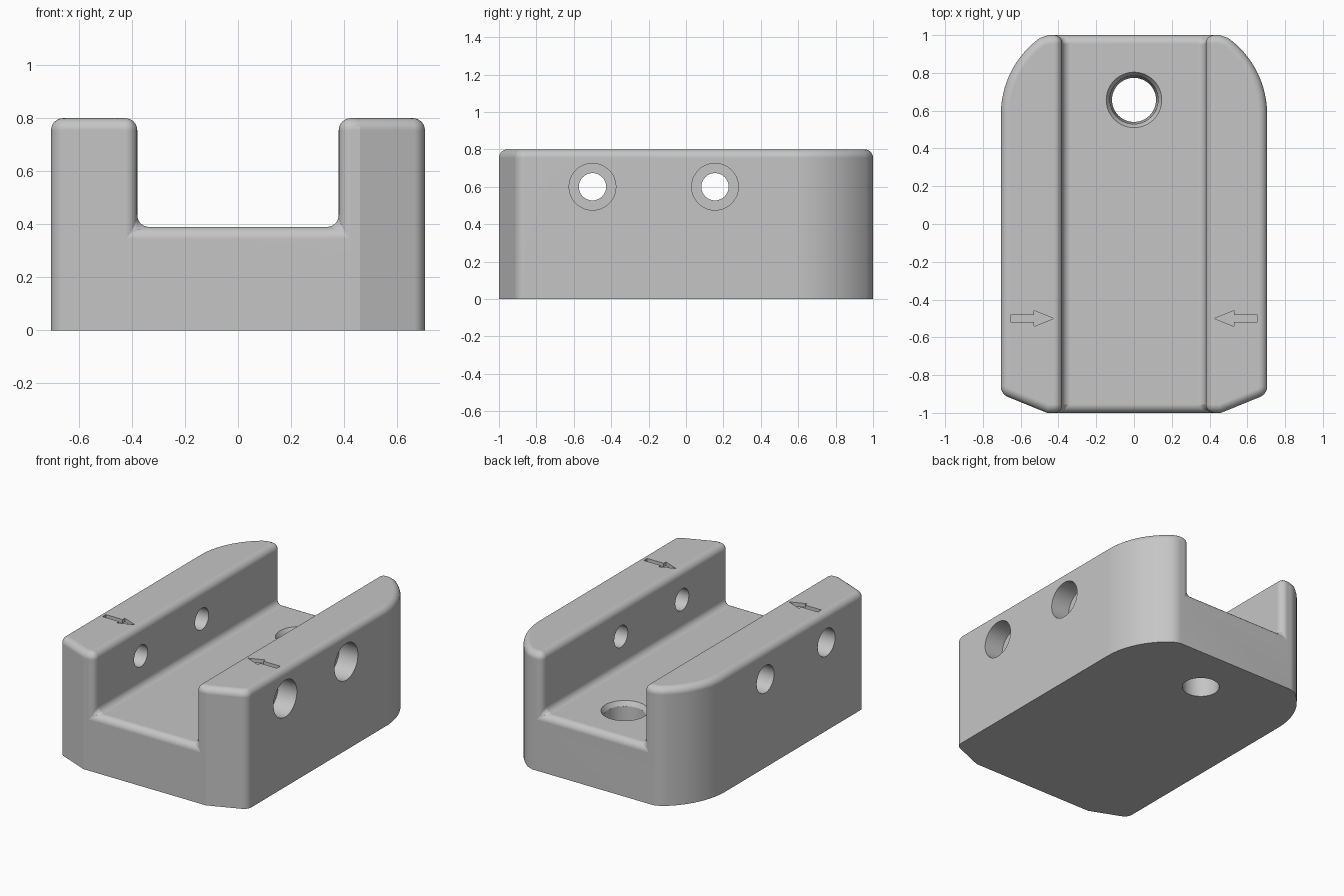
import bpy
import bmesh
from math import radians, pi, sin, cos, tan
from mathutils import Matrix, Vector

cube = bpy.data.objects.get("Cube")
if cube:
    bpy.data.objects.remove(cube, do_unlink=True)

WIDE, INNER, FLOOR, TOP = 0.705, 0.38, 0.39, 0.8

grey = bpy.data.materials.new("plain grey")
grey.use_nodes = True
GREY = (0.56, 0.56, 0.56, 1)
grey.diffuse_color = GREY
grey.node_tree.nodes["Principled BSDF"].inputs["Base Color"].default_value = GREY


def new_object(name, bm):
    bmesh.ops.recalc_face_normals(bm, faces=bm.faces[:])
    mesh = bpy.data.meshes.new(name)
    bm.to_mesh(mesh)
    bm.free()
    mesh.materials.append(grey)
    obj = bpy.data.objects.new(name, mesh)
    bpy.context.collection.objects.link(obj)
    return obj


def prism(name, points, z0, z1):
    bm = bmesh.new()
    face = bm.faces.new([bm.verts.new((x, y, z0)) for x, y in points])
    new = bmesh.ops.extrude_face_region(bm, geom=[face])["geom"]
    verts = [g for g in new if isinstance(g, bmesh.types.BMVert)]
    bmesh.ops.translate(bm, verts=verts, vec=(0, 0, z1 - z0))
    return new_object(name, bm)


def cone(name, start, end, r0, r1):
    start, end = Vector(start), Vector(end)
    axis = end - start
    turn = axis.to_track_quat("Z", "Y").to_matrix().to_4x4()
    bm = bmesh.new()
    bmesh.ops.create_cone(bm, cap_ends=True, segments=48, radius1=r0, radius2=r1,
                          depth=axis.length,
                          matrix=Matrix.Translation((start + end) / 2) @ turn)
    return new_object(name, bm)


def cut(target, cutter):
    cutter.hide_render = True
    mod = target.modifiers.new("cut", "BOOLEAN")
    mod.operation, mod.solver, mod.object = "DIFFERENCE", "EXACT", cutter
    bpy.context.view_layer.objects.active = target
    bpy.ops.object.modifier_apply(modifier=mod.name)
    bpy.data.objects.remove(cutter, do_unlink=True)


def arc(cx, cy, r, a0, a1, n):
    angles = [radians(a0 + (a1 - a0) * i / n) for i in range(n + 1)]
    return [(cx + r * cos(a), cy + r * sin(a)) for a in angles]


# Outline: angled front corners, broad curved back corners
half = [(0.46, -1)]
half += arc(WIDE - 0.06, -0.86, 0.06, -68, 0, 8)
half += arc(WIDE - 0.5, 0.58, 0.5, 0, 50, 12)
half += [(0.5, 0.984), (0.455, 1)]
outline = half + [(-x, y) for x, y in reversed(half)]
body = prism("channel_block", outline, 0, TOP)

# Open channel between the two walls
box = [(-INNER, -1.2), (INNER, -1.2), (INNER, 1.2), (-INNER, 1.2)]
cut(body, prism("channel_cutter", box, FLOOR, 1.2))

# Round every square edge except those around the base
bm = bmesh.new()
bm.from_mesh(body.data)
edges = [e for e in bm.edges
         if len(e.link_faces) == 2 and e.calc_face_angle() > radians(45)
         and max(v.co.z for v in e.verts) > 0.01]
bmesh.ops.bevel(bm, geom=edges, offset=0.045, offset_type="OFFSET", segments=8,
                profile=0.5, affect="EDGES", clamp_overlap=False)
bm.to_mesh(body.data)
bm.free()

# Cross holes, with a narrow recess on the right and a wide one on the left
for y in (-0.5, 0.155):
    cut(body, cone("cross_hole", (-1, y, 0.6), (1, y, 0.6), 0.073, 0.073))
    cut(body, cone("right_recess", (-1, y, 0.6), (-0.5, y, 0.6), 0.093, 0.093))
    cut(body, cone("left_recess", (1, y, 0.6), (0.565, y, 0.6), 0.125, 0.125))

# Tapered floor hole with a chamfered rim
cut(body, cone("floor_hole", (0, 0.657, -0.02), (0, 0.657, 0.5), 0.116, 0.132))
cut(body, cone("floor_rim", (0, 0.657, 0.36), (0, 0.657, 0.42), 0.128, 0.166))

# Engraved arrows pointing inward
arrow = [(0.655, -0.018), (0.655, 0.018), (0.53, 0.018), (0.53, 0.042),
         (0.425, 0), (0.53, -0.042), (0.53, -0.018)]
for side in (1, -1):
    cut(body, prism("arrow_cutter", [(side * x, y - 0.5) for x, y in arrow], 0.775, 0.9))

# Smooth curves with flat main faces
bpy.ops.object.select_all(action="DESELECT")
body.select_set(True)
bpy.context.view_layer.objects.active = body
bpy.ops.object.shade_smooth_by_angle(angle=radians(21))
weighted = body.modifiers.new("flat_faces", "WEIGHTED_NORMAL")
weighted.keep_sharp = True
